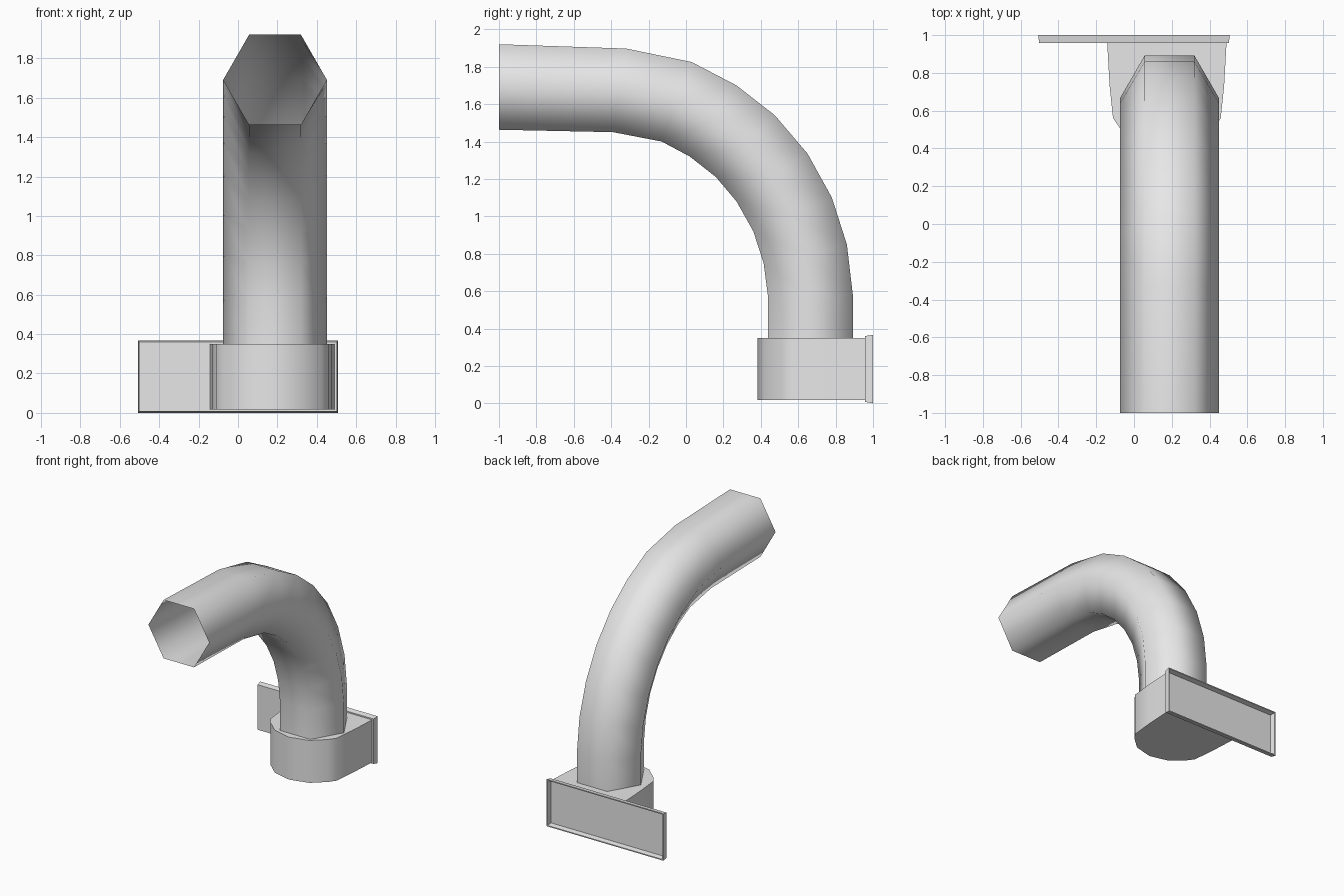
import bpy, math

if "Cube" in bpy.data.objects:
    bpy.data.objects.remove(bpy.data.objects["Cube"])

grey = bpy.data.materials.new("light grey")
grey.diffuse_color = (0.8, 0.8, 0.8, 1)
grey.use_nodes = True
grey.node_tree.nodes["Principled BSDF"].inputs["Base Color"].default_value = grey.diffuse_color


def make(name, verts, faces, angle=None):
    me = bpy.data.meshes.new(name)
    me.from_pydata(verts, [], faces)
    me.materials.append(grey)
    ob = bpy.data.objects.new(name, me)
    bpy.context.collection.objects.link(ob)
    bpy.ops.object.select_all(action='DESELECT')
    ob.select_set(True)
    bpy.context.view_layer.objects.active = ob
    bpy.ops.object.mode_set(mode='EDIT')
    bpy.ops.mesh.select_all(action='SELECT')
    bpy.ops.mesh.normals_make_consistent(inside=False)
    bpy.ops.object.mode_set(mode='OBJECT')
    if angle:
        bpy.ops.object.shade_smooth_by_angle(angle=math.radians(angle))
    return ob


# Bent six-sided pipe, open at the front: outer and inner bend profiles (y, z)
outer = [(-1, 1.92), (-.32, 1.897), (.03, 1.825), (.27, 1.70), (.475, 1.54),
         (.65, 1.335), (.78, 1.10), (.86, .85), (.892, .58), (.892, .34)]
inner = [(-1, 1.463), (-.39, 1.45), (-.13, 1.40), (.02, 1.32), (.16, 1.21),
         (.27, 1.08), (.36, .92), (.415, .75), (.438, .575), (.438, .34)]
CX, R = .188, .263
verts, faces = [], []
for (oy, oz), (iy, iz) in zip(outer, inner):
    for k in range(6):
        a = math.radians(60 * k)
        t = .5 + .5 * math.sin(a) / math.sin(math.pi / 3)
        verts.append((CX + R * math.cos(a), iy + (oy - iy) * t, iz + (oz - iz) * t))
for i in range(len(outer) - 1):
    for k in range(6):
        n = (k + 1) % 6
        faces.append((i * 6 + k, i * 6 + n, i * 6 + 6 + n, i * 6 + 6 + k))
make("bent_pipe", verts, faces, 75)

# Rounded socket block that holds the pipe foot
BX = .174
half = [(.316, .962), (.303, .73), (.285, .56), (.25, .51), (.15, .42), (.0, .382)]
outline = [(BX - x, y) for x, y in half] + [(BX + x, y) for x, y in half[-2::-1]]
n = len(outline)
verts = [(x, y, z) for z in (.018, .35) for x, y in outline]
faces = [tuple(range(n)), tuple(range(n, 2 * n))]
faces += [(i, (i + 1) % n, n + (i + 1) % n, n + i) for i in range(n)]
make("pipe_socket", verts, faces, 40)


# Mounting plate: shallow tray, hollow towards the back
def rect(x, z0, z1, y):
    return [(-x, y, z0), (x, y, z0), (x, y, z1), (-x, y, z1)]


verts = (rect(.502, .008, .36, .958) + rect(.507, 0, .367, 1)
         + rect(.499, .008, .359, 1) + rect(.494, .014, .353, .961))
faces = [(0, 1, 2, 3), (12, 13, 14, 15)]
for r in range(3):
    for k in range(4):
        m = (k + 1) % 4
        faces.append((r * 4 + k, r * 4 + m, r * 4 + 4 + m, r * 4 + 4 + k))
make("mounting_plate", verts, faces)
